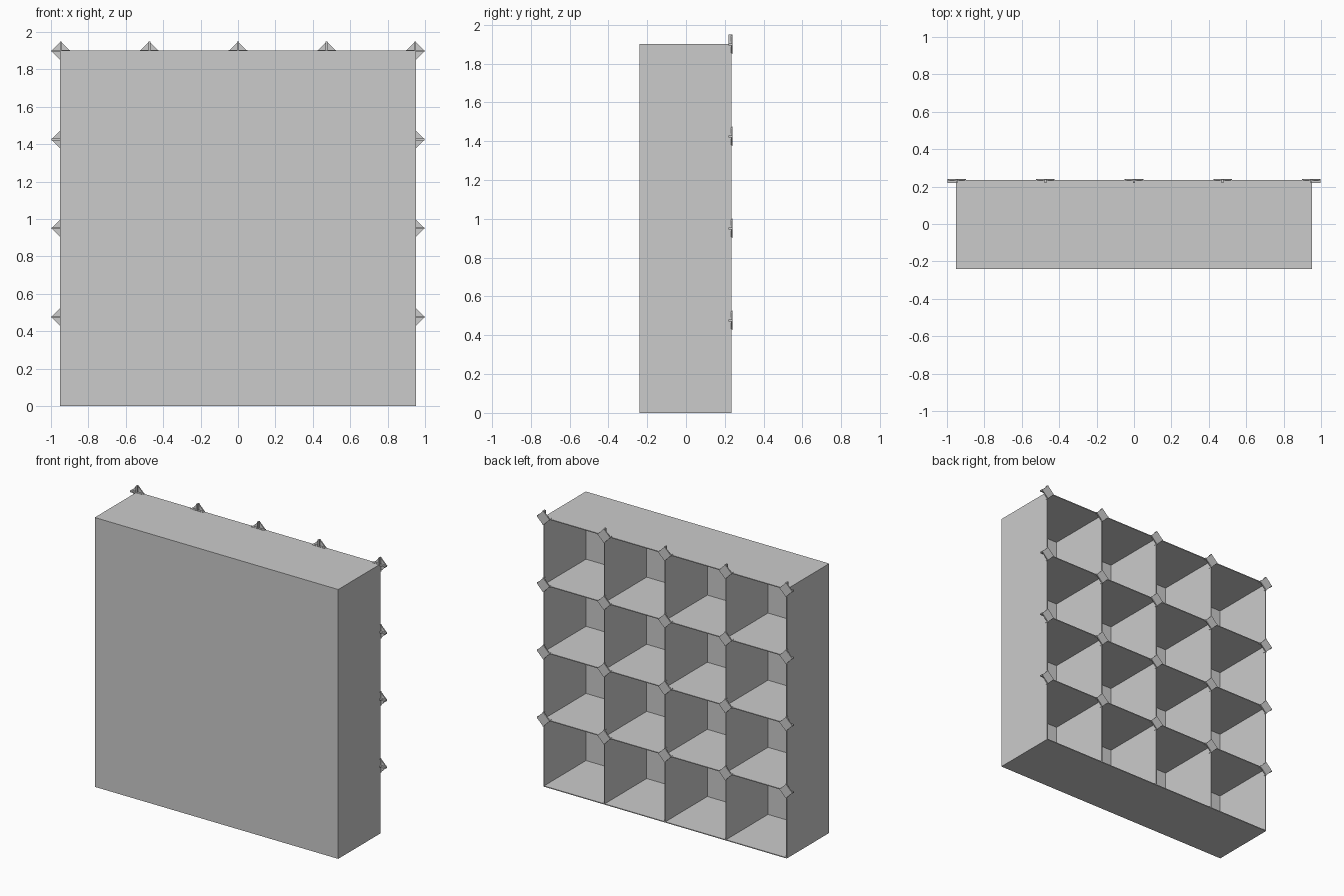
import bpy, bmesh
from mathutils import Matrix

if "Cube" in bpy.data.objects:
    bpy.data.objects.remove(bpy.data.objects["Cube"])

N, CELL = 4, 0.474          # cells per side, cell pitch
T = 0.006                   # panel thickness
HALF = N * CELL / 2
Y0, Y1 = -0.24, 0.234       # front and open back of the shelf
CLIP = 0.05                 # half diagonal of a clip
BACK = 0.24


def add_box(bm, lo, hi):
    size = [b - a for a, b in zip(lo, hi)]
    mid = [(a + b) / 2 for a, b in zip(lo, hi)]
    bmesh.ops.create_cube(bm, size=1, matrix=Matrix.Translation(mid) @ Matrix.Diagonal((*size, 1)))


def finish(name, bm):
    bmesh.ops.recalc_face_normals(bm, faces=bm.faces)
    mesh = bpy.data.meshes.new(name)
    bm.to_mesh(mesh)
    bm.free()
    obj = bpy.data.objects.new(name, mesh)
    bpy.context.collection.objects.link(obj)
    return obj


def box(name, lo, hi):
    bm = bmesh.new()
    add_box(bm, lo, hi)
    return finish(name, bm)


H = T / 2
Z0, Z1 = H, H + N * CELL    # centre heights of lowest and highest boards

# Closed front panel
box("front_panel", (-HALF - H, Y0, 0), (HALF + H, Y0 + T, Z1 + H))

# Vertical dividers and horizontal boards
for i in range(N + 1):
    x, z = -HALF + i * CELL, Z0 + i * CELL
    box(f"upright_{i}", (x - H, Y0 + T, 0), (x + H, Y1, Z1 + H))
    box(f"board_{i}", (-HALF - H, Y0 + T, z - H), (HALF + H, Y1, z + H))


# Diamond clip: flat plate with a cross of shallow fins behind it
def clip_mesh():
    bm = bmesh.new()
    outline = [(CLIP, 0), (0, CLIP), (-CLIP, 0), (0, -CLIP)]
    face = bm.faces.new([bm.verts.new((x, BACK - 0.008, z)) for x, z in outline])
    ext = bmesh.ops.extrude_face_region(bm, geom=[face])["geom"]
    bmesh.ops.translate(bm, vec=(0, 0.008, 0),
                        verts=[v for v in ext if isinstance(v, bmesh.types.BMVert)])
    bm.faces.new([v for v in face.verts]) if not face.is_valid else None
    add_box(bm, (-CLIP, 0.218, -0.005), (CLIP, BACK - 0.001, 0.005))
    add_box(bm, (-0.005, 0.218, -CLIP), (0.005, BACK - 0.001, CLIP))
    return finish("clip", bm)


# One clip on every crossing except along the floor
first = clip_mesh()
for i in range(N + 1):
    for j in range(1, N + 1):
        clip = first if (i, j) == (0, 1) else first.copy()
        if clip is not first:
            bpy.context.collection.objects.link(clip)
        clip.name = f"clip_{i}_{j}"
        clip.location = (-HALF + i * CELL, 0, Z0 + j * CELL)
